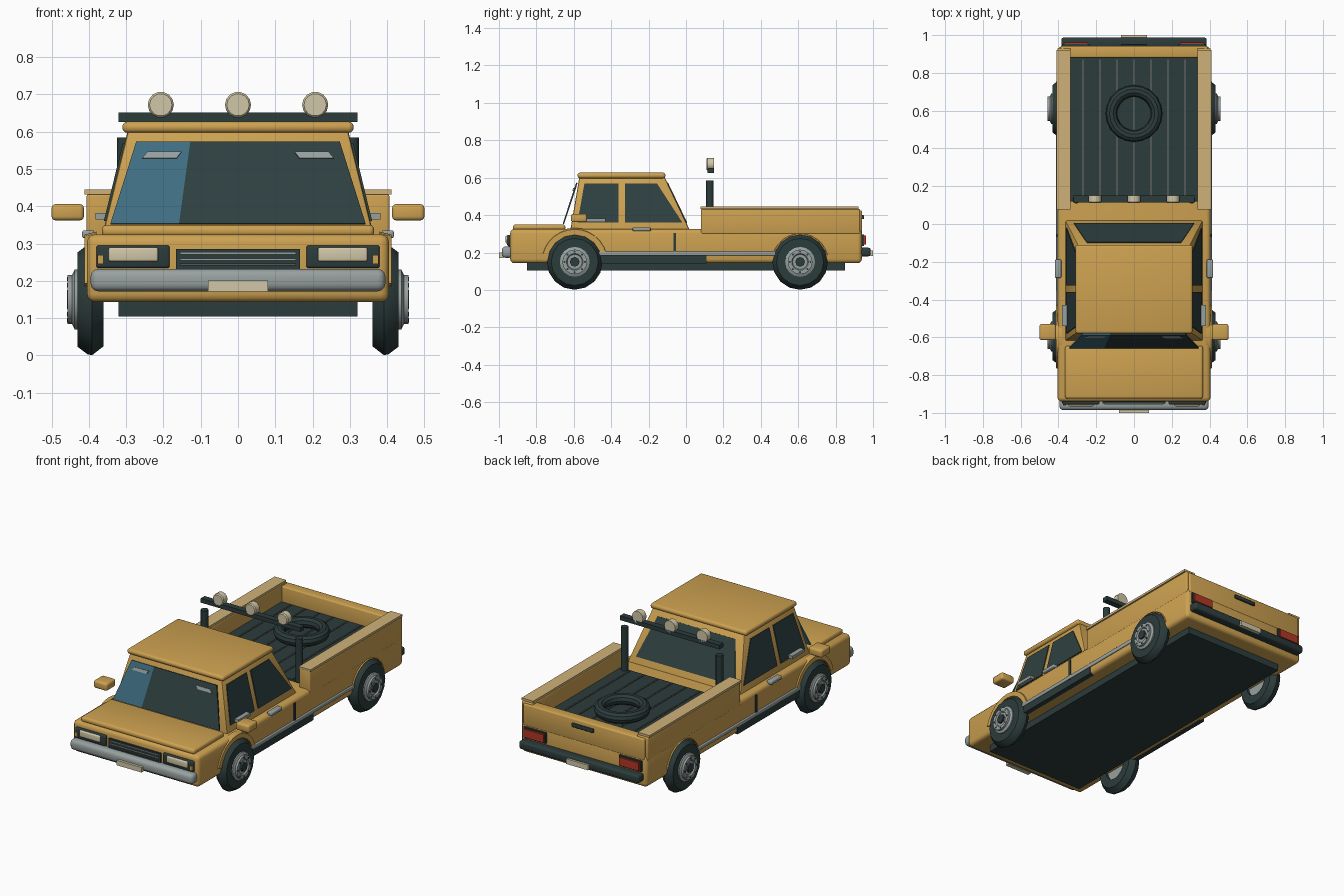
import bpy, bmesh, math
from mathutils import Vector, Matrix

if "Cube" in bpy.data.objects:
    bpy.data.objects.remove(bpy.data.objects["Cube"], do_unlink=True)


def material(name, rgb):
    m = bpy.data.materials.new(name)
    m.use_nodes = True
    lin = [(c / 255) ** 2.2 for c in rgb] + [1]
    m.diffuse_color = lin
    m.node_tree.nodes["Principled BSDF"].inputs["Base Color"].default_value = lin
    return m


PAINT = material("ochre paint", (204, 160, 82))
RAIL = material("tan rail", (206, 176, 120))
DARK = material("dark rubber", (48, 62, 62))
GLASS = material("dark glass", (50, 66, 66))
BLUE = material("blue glass", (66, 110, 130))
GREY = material("grey metal", (150, 160, 158))
CREAM = material("cream lamp", (208, 198, 166))
RED = material("red lamp", (176, 58, 42))
RIB = material("rib grey", (84, 90, 86))


def finish(name, mat, bm):
    bmesh.ops.recalc_face_normals(bm, faces=bm.faces)
    me = bpy.data.meshes.new(name)
    bm.to_mesh(me)
    bm.free()
    me.materials.append(mat)
    ob = bpy.data.objects.new(name, me)
    bpy.context.collection.objects.link(ob)
    bpy.ops.object.select_all(action="DESELECT")
    ob.select_set(True)
    bpy.context.view_layer.objects.active = ob
    bpy.ops.object.shade_smooth_by_angle(angle=math.radians(35))
    return ob


def box(name, mat, x, y, z, bevel=0):
    """Box from (low, high) spans, with rounded edges if asked."""
    bm = bmesh.new()
    bmesh.ops.create_cube(bm, size=1)
    for v in bm.verts:
        v.co = [(a + b) / 2 + c * (b - a) for (a, b), c in zip((x, y, z), v.co)]
    if bevel:
        bmesh.ops.bevel(bm, geom=bm.edges[:], offset=bevel, segments=3,
                        profile=0.5, affect="EDGES")
    return finish(name, mat, bm)


def pair(name, mat, x, y, z, bevel=0):
    """The same box on both sides."""
    box(name + "_left", mat, x, y, z, bevel)
    box(name + "_right", mat, (-x[1], -x[0]), y, z, bevel)


def plate(name, mat, corners, thick=0.008):
    """Thin slab centred on a flat outline."""
    pts = [Vector(p) for p in corners]
    n = (pts[1] - pts[0]).cross(pts[2] - pts[0]).normalized() * thick / 2
    bm = bmesh.new()
    lo, hi = ([bm.verts.new(p + n * s) for p in pts] for s in (-1, 1))
    bm.faces.new(lo)
    bm.faces.new(hi)
    for i in range(len(pts)):
        j = (i + 1) % len(pts)
        bm.faces.new((lo[i], lo[j], hi[j], hi[i]))
    return finish(name, mat, bm)


def lathe(name, mat, centre, axis, profile, sides=16, closed=False):
    """Revolve (radius, along) points about an axis; ends capped or ring closed."""
    turn = Vector((0, 0, 1)).rotation_difference(Vector(axis)).to_matrix()
    bm = bmesh.new()
    rings = []
    for r, h in profile:
        rings.append([bm.verts.new(Vector(centre) + turn @ Vector(
            (r * math.cos(math.tau * k / sides), r * math.sin(math.tau * k / sides), h)))
            for k in range(sides)])
    if closed:
        rings.append(rings[0])
    else:
        bm.faces.new(rings[0])
        bm.faces.new(rings[-1])
    for a, b in zip(rings, rings[1:]):
        for k in range(sides):
            m = (k + 1) % sides
            bm.faces.new((a[k], a[m], b[m], b[k]))
    return finish(name, mat, bm)


# Body, hood and underside
box("body", PAINT, (-.405, .405), (-.94, .94), (.143, .325), .022)
box("hood", PAINT, (-.365, .365), (-.925, -.645), (.318, .35), .013)
box("chassis", DARK, (-.32, .32), (-.85, .85), (.105, .2))
pair("rocker", DARK, (.38, .409), (-.46, .11), (.142, .186))
pair("side_trim", GREY, (.39, .413), (-.47, .48), (.184, .206), .004)
pair("door_seam", DARK, (.4, .411), (-.068, -.054), (.18, .305))
pair("door_handle", GREY, (.385, .418), (-.285, -.188), (.315, .335), .005)

# Cabin tapering to the roof
bm = bmesh.new()
bmesh.ops.create_cube(bm, size=2)
for v in bm.verts:
    top, back = v.co.z > 0, v.co.y > 0
    v.co.x *= .295 if top else .367
    v.co.y = (-.115 if back else -.57) if top else (.025 if back else -.62)
    v.co.z = .605 if top else .31
bmesh.ops.bevel(bm, geom=bm.edges[:], offset=.008, segments=2, profile=.5, affect="EDGES")
finish("cabin", PAINT, bm)
box("roof", PAINT, (-.31, .31), (-.58, -.11), (.597, .627), .013)


# Windows
def screen_point(x, z):
    return (x, -.655 + (z - .355) * .33, z)


def screen(name, mat, low, high):
    plate(name, mat, [screen_point(low[0], .353), screen_point(low[1], .353),
                      screen_point(high[1], .572), screen_point(high[0], .572)])


screen("windscreen", GLASS, (-.158, .342), (-.128, .273))
screen("windscreen_tint", BLUE, (-.342, -.158), (-.273, -.128))
for side, s in (("left", 1), ("right", -1)):
    glint = [screen_point(s * x, z) for x, z in
             ((.165, .528), (.257, .528), (.243, .545), (.152, .545))]
    plate("screen_glint_" + side, GREY, [(x, y - .006, z) for x, y, z in glint])

    def side_point(y, z):
        return (s * (.368 - (z - .31) * .244), y, z)

    plate("front_window_" + side, GLASS, [side_point(*p) for p in
          ((-.58, .36), (-.36, .36), (-.36, .568), (-.543, .568))])
    plate("rear_window_" + side, GLASS, [side_point(*p) for p in
          ((-.325, .36), (-.02, .36), (-.155, .568), (-.325, .568))])
plate("back_window", GLASS, [(-.318, .003, .358), (.318, .003, .358),
                             (.25, -.1, .572), (-.25, -.1, .572)])
pair("window_strip", GREY, (.355, .382), (-.54, -.43), (.364, .382))
pair("mirror", PAINT, (.413, .5), (-.615, -.53), (.362, .406), .011)

# Front end
box("front_bumper", GREY, (-.395, .395), (-.985, -.925), (.172, .232), .02)
box("front_plate", CREAM, (-.08, .08), (-1, -.975), (.172, .201))
box("grille", DARK, (-.166, .166), (-.95, -.92), (.23, .286))
for i, z in enumerate((.244, .257, .274)):
    box(f"grille_slat_{i}", GREY if i else RIB, (-.155, .155), (-.956, -.94), (z - .003, z + .003))
pair("headlight_frame", DARK, (.183, .38), (-.955, -.92), (.234, .295), .007)
pair("headlight", CREAM, (.214, .347), (-.965, -.94), (.252, .29), .006)
pair("turn_signal", PAINT, (.36, .377), (-.961, -.94), (.245, .27))

# Load bed
pair("bed_side", PAINT, (.335, .406), (.08, .93), (.3, .432), .006)
pair("bed_rail", RAIL, (.336, .411), (.078, .922), (.432, .445))
box("tailgate", PAINT, (-.39, .39), (.88, .942), (.3, .425), .008)
box("bed_floor", DARK, (-.336, .336), (.12, .885), (.32, .335))
for i in range(-3, 4):
    box(f"bed_rib_{i + 4}", RIB, (i * .09 - .004, i * .09 + .004), (.13, .87), (.33, .339))
ring = [(.12 + .031 * math.cos(math.tau * k / 10), .031 * math.sin(math.tau * k / 10))
        for k in range(10)]
lathe("spare_tyre", DARK, (0, .585, .365), (0, 0, 1), ring, 20, True)

# Light bar
for side, s in (("left", 1), ("right", -1)):
    lathe("post_" + side, DARK, (s * .305, .128, .33), (0, 0, 1), [(.02, 0), (.02, .255)], 12)
box("light_bar", DARK, (-.32, .32), (.115, .15), (.626, .651))
for i in (-1, 0, 1):
    lathe(f"roof_lamp_{i + 2}", CREAM, (i * .207, .13, .672), (0, 1, 0),
          [(.03, -.02), (.035, -.014), (.035, .02)], 14)

# Rear end
box("rear_bumper", DARK, (-.385, .385), (.93, .987), (.18, .226), .012)
box("rear_plate", CREAM, (-.07, .07), (.975, 1), (.182, .212))
box("tailgate_handle", DARK, (-.07, .07), (.935, .952), (.378, .4), .004)
pair("tail_light_frame", DARK, (.235, .378), (.93, .952), (.236, .297))
pair("tail_light", RED, (.243, .37), (.94, .962), (.243, .29))

# Wheels and arches
for end, y, arch in (("front", -.595, .182), ("rear", .61, .158)):
    for side, s in (("left", 1), ("right", -1)):
        tag, hub, out = f"{end}_{side}", (s * .395, y, .15), (s, 0, 0)
        lathe("tyre_" + tag, DARK, hub, out,
              [(.075, -.035), (.125, -.035), (.149, -.004), (.147, .008), (.126, .036), (.075, .036)],
              16, True)
        lathe("rim_" + tag, GREY, hub, out,
              [(.08, -.02), (.08, .043), (.066, .05), (.066, .062), (.045, .062), (.04, .054)], 16)
        lathe("cap_" + tag, DARK, hub, out, [(.026, .04), (.026, .064)], 8)
        for k in range(8):
            a = math.tau * k / 8
            lathe(f"bolt_{tag}_{k}", DARK, (s * .395, y + .055 * math.cos(a), .15 + .055 * math.sin(a)),
                  out, [(.006, .05), (.006, .064)], 6)
        # Flare as a half ring
        bm = bmesh.new()
        rows = []
        for k in range(13):
            a = math.pi * (.08 + .84 * k / 12)
            rows.append([bm.verts.new((s * x, y + r * math.cos(a), .15 + r * math.sin(a)))
                         for r, x in ((.147, .38), (.147, .412), (arch - .008, .412), (arch, .38))])
        for p, q in zip(rows, rows[1:]):
            for i in range(4):
                j = (i + 1) % 4
                bm.faces.new((p[i], p[j], q[j], q[i]))
        bm.faces.new(rows[0])
        bm.faces.new(rows[-1])
        finish("arch_" + tag, PAINT, bm)
